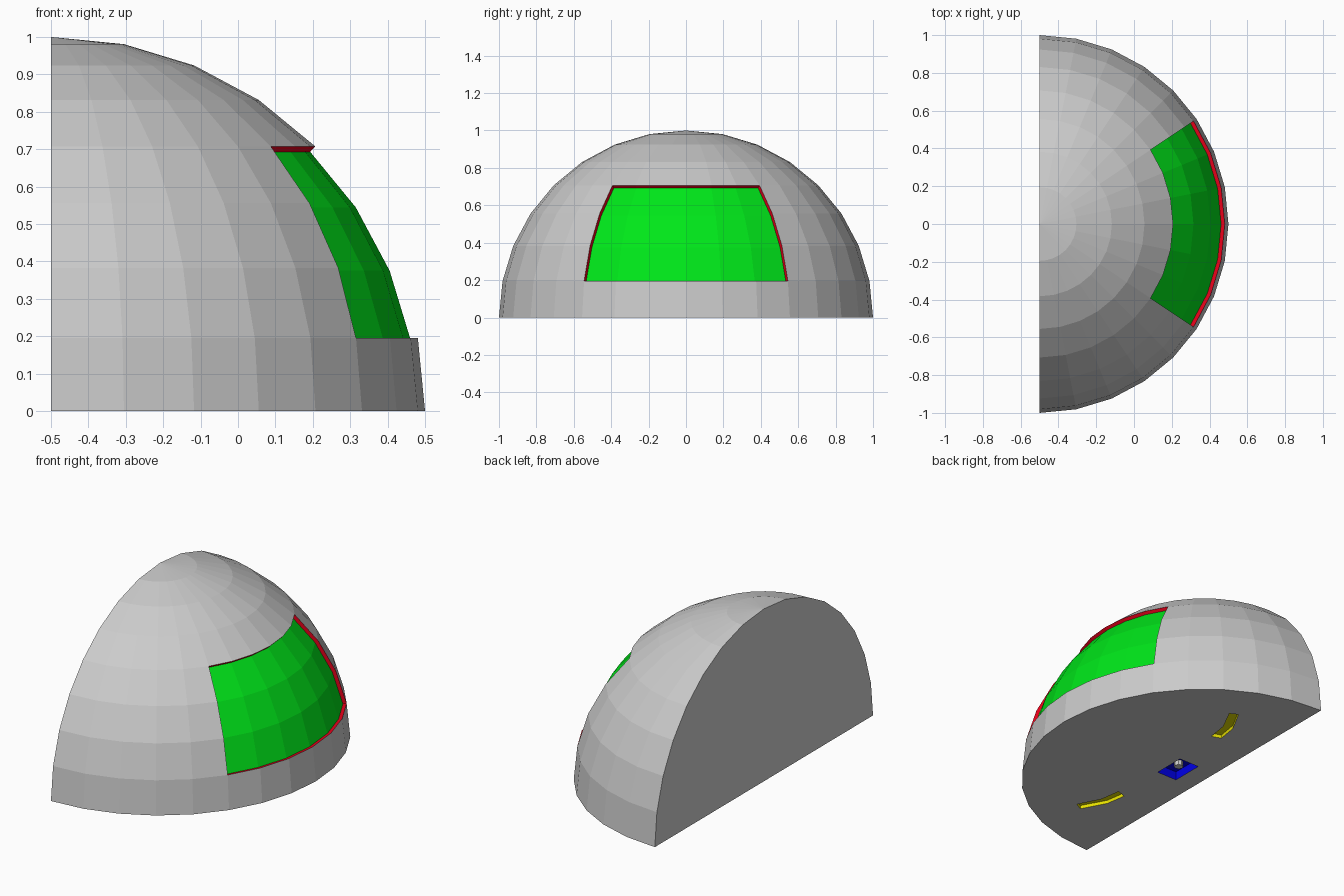
import bpy, bmesh
from math import sin, cos, radians
from mathutils import Vector

if "Cube" in bpy.data.objects:
    bpy.data.objects.remove(bpy.data.objects["Cube"])

STEP = radians(11.25)
CX = -0.5


def make_object(name, bm, color=None):
    bmesh.ops.remove_doubles(bm, verts=bm.verts, dist=1e-5)
    bmesh.ops.dissolve_degenerate(bm, edges=bm.edges, dist=1e-5)
    me = bpy.data.meshes.new(name)
    bm.to_mesh(me)
    bm.free()
    ob = bpy.data.objects.new(name, me)
    bpy.context.collection.objects.link(ob)
    if color:
        mat = bpy.data.materials.new(name + "_paint")
        mat.diffuse_color = (*color, 1)
        mat.use_nodes = True
        mat.node_tree.nodes["Principled BSDF"].inputs["Base Color"].default_value = mat.diffuse_color
        me.materials.append(mat)
    return ob


def sph(i, j, r=1.0):
    """Point on the dome: i = latitude step, j = longitude step."""
    c = r * cos(i * STEP)
    return Vector((CX + c * cos(j * STEP), c * sin(j * STEP), r * sin(i * STEP)))


def face(bm, pts):
    out = []
    for p in pts:
        if not any((Vector(p) - Vector(q)).length < 1e-6 for q in out):
            out.append(p)
    return bm.faces.new([bm.verts.new(p) for p in out])


def cell(bm, i, j, r):
    face(bm, [sph(i, j, r), sph(i, j + 1, r), sph(i + 1, j + 1, r), sph(i + 1, j, r)])


def recess(name, outline, depth, color):
    """Coloured pocket sunk up into the base (outline counter-clockwise from above)."""
    bm = bmesh.new()
    n = len(outline)
    face(bm, [(x, y, depth) for x, y in reversed(outline)])
    for k in range(n):
        (ax, ay), (bx, by) = outline[k], outline[(k + 1) % n]
        face(bm, [(ax, ay, depth), (bx, by, depth), (bx, by, 0), (ax, ay, 0)])
    make_object(name, bm, color)


# Outlines of the pockets in the base
socket = [(-0.38, -0.095), (-0.25, -0.095), (-0.25, 0.095), (-0.38, 0.095)]
slot_inner = [(-0.277, 0.415), (-0.258, 0.535), (-0.182, 0.675)]
slot_outer = [(-0.222, 0.395), (-0.203, 0.52), (-0.137, 0.65)]
slot = slot_outer + slot_inner[::-1]
slot_mirror = [(x, -y) for x, y in reversed(slot)]

# Dome shell with window opening
bm = bmesh.new()
for i in range(8):
    for j in range(-8, 8):
        if not (1 <= i < 4 and -3 <= j < 3):
            cell(bm, i, j, 1.0)

# Flat back
face(bm, [sph(i, -8) for i in range(9)] + [sph(i, 8) for i in range(7, -1, -1)])

# Base with pocket openings
edges = []
rim = [sph(0, j).xy for j in range(-8, 9)]
for loop in (rim, socket, slot, slot_mirror):
    vs = [bm.verts.new((p[0], p[1], 0)) for p in loop]
    edges += [bm.edges.new((vs[k], vs[(k + 1) % len(vs)])) for k in range(len(vs))]
res = bmesh.ops.triangle_fill(bm, edges=edges, use_beauty=True, normal=(0, 0, -1))
for f in [g for g in res["geom"] if isinstance(g, bmesh.types.BMFace)]:
    f.normal_update()
    if f.normal.z > 0:
        f.normal_flip()
make_object("dome", bm)

# Recessed green window
bm = bmesh.new()
for i in range(1, 4):
    for j in range(-3, 3):
        cell(bm, i, j, 0.98)
make_object("window", bm, (0.0, 0.8, 0.01))

# Red frame walls round the window
bm = bmesh.new()
loop = ([(1, j) for j in range(-3, 3)] + [(i, 3) for i in range(1, 4)]
        + [(4, j) for j in range(3, -3, -1)] + [(i, -3) for i in range(4, 1, -1)])
for a, b in zip(loop, loop[1:] + loop[:1]):
    face(bm, [sph(*a), sph(*b), sph(*b, 0.98), sph(*a, 0.98)])
make_object("window_frame", bm, (0.8, 0.0, 0.01))

# Pockets in the base
recess("socket", socket, 0.05, (0.0, 0.0, 0.8))
recess("left_slot", slot, 0.02, (0.8, 0.75, 0.0))
recess("right_slot", slot_mirror, 0.02, (0.8, 0.75, 0.0))

# Small peg inside the socket
bm = bmesh.new()
bmesh.ops.create_cone(bm, cap_ends=True, segments=8, radius1=0.025, radius2=0.025, depth=0.03)
bmesh.ops.translate(bm, verts=bm.verts, vec=(-0.32, 0, 0.034))
make_object("socket_peg", bm)
